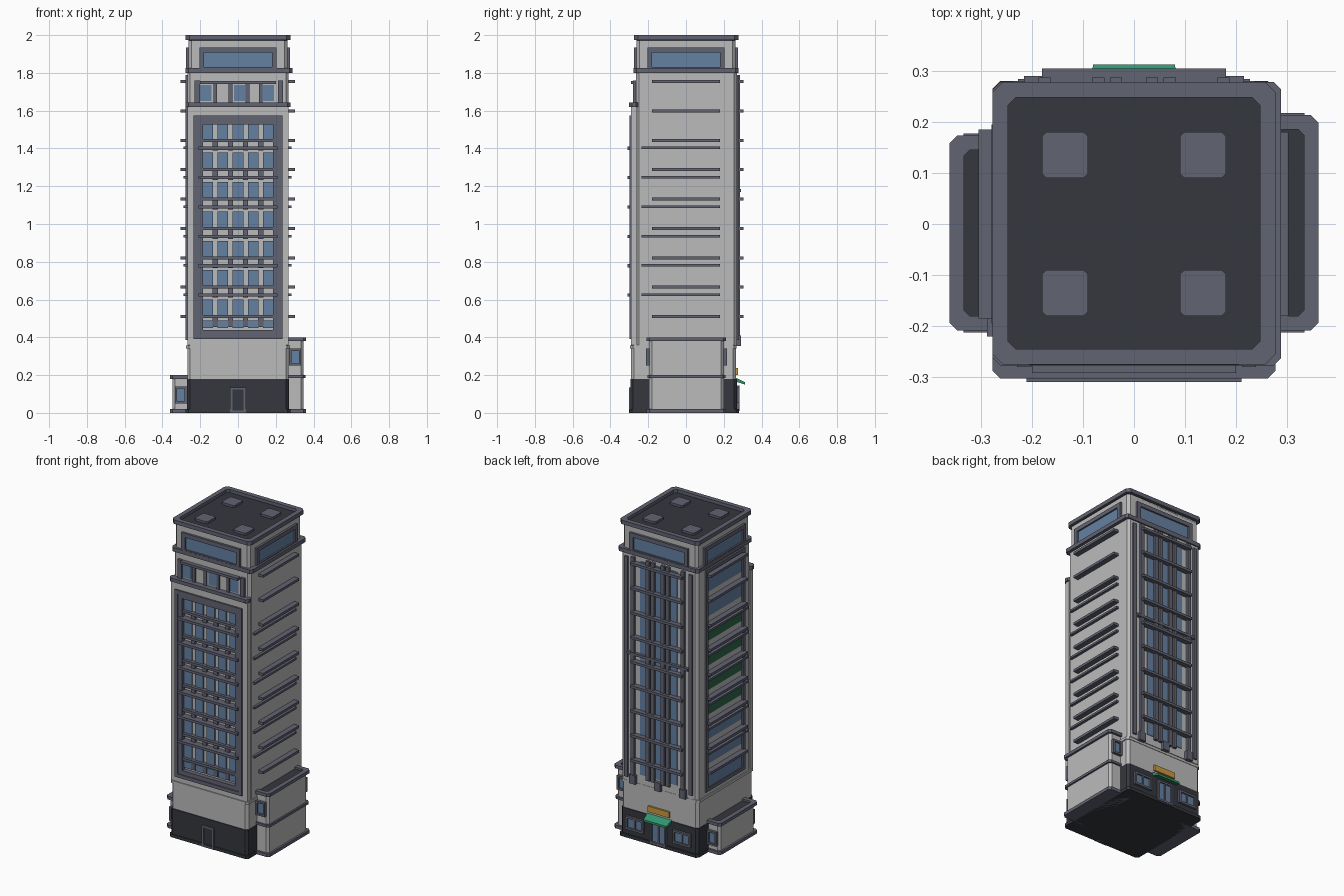
import bpy, bmesh

if "Cube" in bpy.data.objects:
    bpy.data.objects.remove(bpy.data.objects["Cube"])


def mat(name, col):
    m = bpy.data.materials.new(name)
    m.diffuse_color = (*col, 1)
    m.use_nodes = True
    m.node_tree.nodes["Principled BSDF"].inputs["Base Color"].default_value = m.diffuse_color
    return m


WALL = mat("wall", (0.5, 0.5, 0.5))
TRIM = mat("trim", (0.12, 0.125, 0.165))
DARK = mat("dark", (0.035, 0.038, 0.048))
BLUE = mat("glass", (0.13, 0.22, 0.36))
GREEN = mat("green", (0.03, 0.3, 0.16))
LEAF = mat("green_glass", (0.03, 0.13, 0.07))
GOLD = mat("gold", (0.6, 0.32, 0.05))


def finish(name, bm, m):
    bmesh.ops.recalc_face_normals(bm, faces=bm.faces)
    me = bpy.data.meshes.new(name)
    bm.to_mesh(me)
    bm.free()
    me.materials.append(m)
    bpy.context.collection.objects.link(bpy.data.objects.new(name, me))


def outline(x0, x1, y0, y1, c):
    return [(x0 + c, y0), (x1 - c, y0), (x1, y0 + c), (x1, y1 - c),
            (x1 - c, y1), (x0 + c, y1), (x0, y1 - c), (x0, y0 + c)]


def prism(name, r, z0, z1, m, c=0.015, wall=None):
    """Chamfered block; with wall set it becomes an open ring."""
    bm = bmesh.new()
    x0, x1, y0, y1 = r
    loops = [outline(x0, x1, y0, y1, c)]
    if wall:
        loops.append(outline(x0 + wall, x1 - wall, y0 + wall, y1 - wall, c * 0.8))
    v = [[[bm.verts.new((x, y, z)) for x, y in lp] for z in (z0, z1)] for lp in loops]
    for lo, hi in v:
        for i in range(8):
            j = (i + 1) % 8
            bm.faces.new((lo[i], lo[j], hi[j], hi[i]))
    for k in range(2):
        if wall:
            for i in range(8):
                j = (i + 1) % 8
                bm.faces.new((v[0][k][i], v[0][k][j], v[1][k][j], v[1][k][i]))
        else:
            bm.faces.new(v[0][k])
    finish(name, bm, m)


SIDES = {"front": lambda u, d: (u, -d), "back": lambda u, d: (-u, d),
         "right": lambda u, d: (d, u), "left": lambda u, d: (-d, -u)}


def panels(name, side, m, items):
    """Boxes on a facade: (u0, u1, z0, z1, d0, d1), d = distance from the axis."""
    bm = bmesh.new()
    f = SIDES[side]
    for u0, u1, z0, z1, d0, d1 in items:
        v = [[bm.verts.new((*f(u, d), z)) for u, d in
              ((u0, d0), (u1, d0), (u1, d1), (u0, d1))] for z in (z0, z1)]
        bm.faces.new(v[0])
        bm.faces.new(v[1])
        for i in range(4):
            j = (i + 1) % 4
            bm.faces.new((v[0][i], v[0][j], v[1][j], v[1][i]))
    finish(f"{side}_{name}", bm, m)


def frame(u0, u1, z0, z1, w, d0, d1):
    return [(u0, u0 + w, z0, z1, d0, d1), (u1 - w, u1, z0, z1, d0, d1),
            (u0 + w, u1 - w, z0, z0 + w, d0, d1), (u0 + w, u1 - w, z1 - w, z1, d0, d1)]


FLOORS = [0.51 + 0.1555 * i for i in range(9)]
T = 0.008  # half thickness of ledges

# Tower body, base and crown
prism("plinth", (-0.277, 0.277, -0.3, 0.28), 0, 0.02, DARK)
prism("dark_base", (-0.27, 0.27, -0.295, 0.27), 0.02, 0.18, DARK)
prism("lower_wall", (-0.268, 0.268, -0.29, 0.265), 0.18, 0.36, WALL)
prism("lower_band", (-0.274, 0.274, -0.296, 0.268), 0.342, 0.358, WALL)
prism("tower_wall", (-0.268, 0.268, -0.265, 0.27), 0.36, 1.81, WALL)
prism("tower_cornice", (-0.277, 0.288, -0.277, 0.278), 1.8, 1.825, TRIM)
prism("crown_wall", (-0.262, 0.262, -0.262, 0.262), 1.825, 1.97, WALL)
prism("roof_deck", (-0.262, 0.262, -0.262, 0.262), 1.96, 1.98, DARK)
prism("roof_parapet", (-0.277, 0.277, -0.275, 0.278), 1.975, 2.0, TRIM, 0.02, 0.03)
for x in (-0.135, 0.135):
    for y in (-0.135, 0.135):
        prism("roof_unit", (x - 0.045, x + 0.045, y - 0.045, y + 0.045), 1.98, 1.994, TRIM, 0.008)

# Crown windows on all four sides
for s in SIDES:
    panels("crown_window", s, BLUE, [(-0.18, 0.18, 1.83, 1.91, 0.25, 0.266)])
    panels("crown_frame", s, TRIM, frame(-0.205, 0.205, 1.805, 1.935, 0.026, 0.25, 0.276))

# Front bay with window grid
panels("bay_wall", "front", WALL,
       [(-0.268, -0.2, 0.36, 1.62, 0.26, 0.29), (0.2, 0.268, 0.36, 1.62, 0.26, 0.29),
        (-0.2, 0.2, 0.36, 0.41, 0.26, 0.29), (-0.2, 0.2, 1.55, 1.62, 0.26, 0.29)])
prism("bay_cornice", (-0.277, 0.277, -0.302, -0.25), 1.62, 1.642, TRIM)
panels("bay_frame", "front", TRIM, frame(-0.235, 0.235, 0.39, 1.575, 0.022, 0.28, 0.3)
       + frame(-0.214, 0.214, 0.41, 1.555, 0.028, 0.265, 0.294))
cols = [-0.16, -0.08, 0, 0.08, 0.16]
panels("windows", "front", BLUE, [(x - 0.028, x + 0.028, z + T, z + 0.09, 0.26, 0.274)
                                  for z in FLOORS[:7] for x in cols]
       + [(x - 0.028, x + 0.028, 0.45, 0.49, 0.26, 0.274) for x in cols])
panels("pillars", "front", TRIM, [(x - 0.014, x + 0.014, z - 0.055, z, 0.26, 0.28)
                                  for z in FLOORS[:7] for x in (-0.12, -0.04, 0.04, 0.12)])
panels("sills", "front", TRIM, [(-0.188, 0.188, z - T, z + T, 0.26, 0.292) for z in FLOORS[:7]])
panels("ledges", "front", TRIM, [(-0.21, 0.21, z - 0.05, z - 0.034, 0.26, 0.309)
                                 for z in FLOORS[1:7]])
panels("door_frame", "front", TRIM, frame(-0.042, 0.042, 0.0, 0.135, 0.012, 0.28, 0.303))
panels("door", "front", DARK, [(-0.03, 0.03, 0.01, 0.123, 0.28, 0.298)])

# Set-back storey above the bay
panels("upper_windows", "front", BLUE, [(x - 0.03, x + 0.03, 1.65, 1.735, 0.25, 0.268)
                                        for x in (-0.17, 0.01, 0.16)])
panels("upper_posts", "front", TRIM,
       [(x - 0.014, x + 0.014, 1.64, 1.76, 0.25, 0.28) for x in (-0.215, 0.225)]
       + [(x - 0.01, x + 0.01, 1.64, 1.74, 0.25, 0.274) for x in (-0.12, -0.04, 0.05, 0.12)]
       + [(-0.2, 0.2, 1.742, 1.758, 0.25, 0.292)])

# Right side ledges
panels("ledges", "right", TRIM, [(-0.18, 0.18, z - T, z + T, 0.26, 0.302) for z in FLOORS]
       + [(-0.235, 0.18, z - 0.047, z - 0.034, 0.26, 0.284) for z in FLOORS[1:7]])

# Left side windows and ledges, some panes green
for m, picks, n in ((BLUE, (0, 1, 2, 7, 8), "windows"), (LEAF, (3, 4, 5, 6), "green_windows")):
    panels(n, "left", m, [(-0.165, 0.165, FLOORS[i] - 0.11, FLOORS[i] - 0.02, 0.26, 0.272)
                          for i in picks])
panels("ledges", "left", TRIM, [(-0.185, 0.185, z - T, z + T, 0.26, 0.304) for z in FLOORS]
       + [(-0.18, 0.22, z - 0.047, z - 0.034, 0.26, 0.288) for z in FLOORS[1:7]])
panels("frame", "left", TRIM, frame(-0.195, 0.195, 0.385, 1.79, 0.022, 0.26, 0.279))

# Back facade: glass columns, posts and balcony ledges
panels("glass", "back", BLUE, [(x - 0.024, x + 0.024, 0.42, 1.77, 0.26, 0.274)
                               for x in (-0.105, 0, 0.105)])
panels("posts", "back", TRIM, [(x - 0.012, x + 0.012, 0.4, 1.79, 0.26, 0.287)
                               for x in (-0.175, -0.07, -0.035, 0.035, 0.07, 0.175)]
       + [(x - 0.012, x + 0.012, 0.385, 1.78, 0.26, 0.28) for x in (-0.225, 0.225)])
panels("ledges", "back", TRIM, [(-0.18, 0.18, z - T, z + T, 0.26, 0.304) for z in FLOORS]
       + [(-0.215, 0.215, 1.17, 1.186, 0.26, 0.29)])
panels("brackets", "back", TRIM, [(x - 0.022, x + 0.022, 0.355, 0.41, 0.255, 0.29)
                                  for x in (-0.175, 0, 0.175)])

# Back entrance
panels("door_glass", "back", BLUE, [(-0.045, 0.045, 0.02, 0.135, 0.26, 0.274)])
panels("door_frame", "back", TRIM, frame(-0.055, 0.055, 0.01, 0.145, 0.012, 0.26, 0.282)
       + [(-0.006, 0.006, 0.02, 0.14, 0.26, 0.28)])
panels("shop_glass", "back", BLUE, [(x - 0.05, x + 0.05, 0.065, 0.125, 0.26, 0.274)
                                    for x in (-0.165, 0.165)])
for x in (-0.165, 0.165):
    panels("shop_frame", "back", TRIM, frame(x - 0.062, x + 0.062, 0.053, 0.137, 0.013, 0.26, 0.284)
           + [(x - 0.005, x + 0.005, 0.06, 0.13, 0.26, 0.28)])
panels("sign_board", "back", GOLD, [(-0.075, 0.075, 0.2, 0.237, 0.26, 0.276)])
# sloping awning
bm = bmesh.new()
v = [[bm.verts.new((x * s, y, z)) for y, z, s in
      ((0.265, 0.165, 1), (0.312, 0.15, 0.92), (0.312, 0.163, 0.92), (0.265, 0.185, 1))]
     for x in (-0.087, 0.087)]
for a in v:
    bm.faces.new(a)
for i in range(4):
    bm.faces.new((v[0][i], v[0][i - 1], v[1][i - 1], v[1][i]))
finish("awning", bm, GREEN)


# Side wings with parapets and end windows
def wing(side, sx, y0, y1, storeys):
    def r(g):
        a, b = sorted((sx * 0.2, sx * (0.348 + g)))
        return (a, b, y0 - g, y1 + g)
    top = 0.2 * storeys
    prism(f"{side}_wing_wall", r(0), 0.01, top - 0.015, WALL)
    prism(f"{side}_wing_roof", r(-0.005), top - 0.03, top - 0.012, DARK)
    prism(f"{side}_wing_plinth", r(0.013), 0, 0.02, TRIM)
    prism(f"{side}_wing_parapet", r(0.013), top - 0.02, top, TRIM, 0.015, 0.028)
    if storeys == 2:
        prism(f"{side}_wing_band", r(0.01), 0.185, 0.2, TRIM)
    z = top - 0.105
    u = sx * 0.302
    for end, d, s in (("front", -y0, 1), ("back", y1, -1)):
        panels(f"{side}_wing_glass", end, BLUE,
               [(u * s - 0.02, u * s + 0.02, z - 0.033, z + 0.033, d - 0.02, d + 0.006)])
        panels(f"{side}_wing_frame", end, TRIM,
               frame(u * s - 0.032, u * s + 0.032, z - 0.045, z + 0.045, 0.012, d - 0.02, d + 0.017))


wing("right", 1, -0.195, 0.2, 2)
wing("left", -1, -0.195, 0.16, 1)
